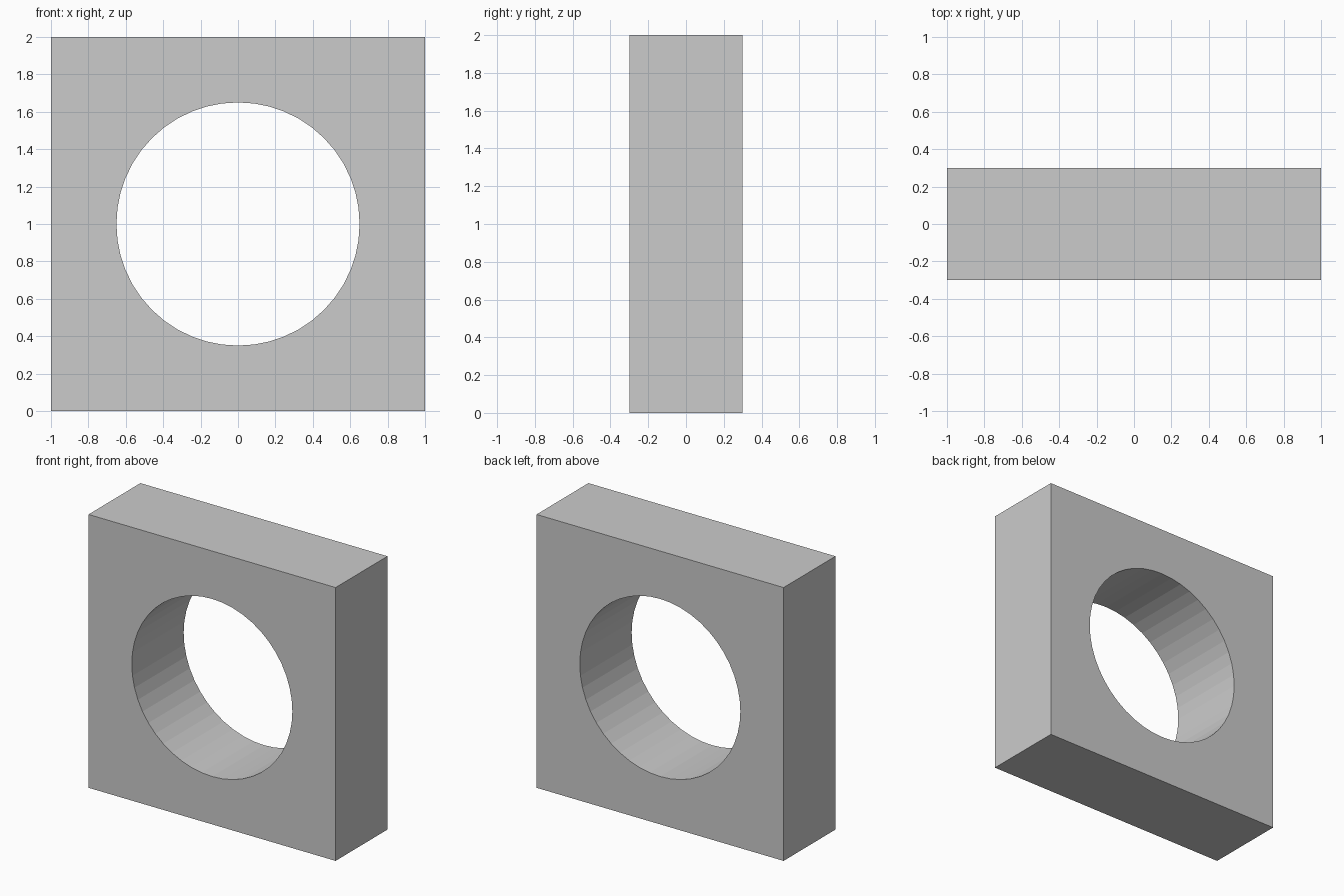
import bpy, bmesh, math

if "Cube" in bpy.data.objects:
    bpy.data.objects.remove(bpy.data.objects["Cube"])

SIDES = 48            # multiple of 8, so the square's corners fall on a spoke
HALF, DEPTH, RADIUS, CENTRE_Z = 1.0, 0.3, 0.65, 1.0


def ring(bm, y, square):
    """Loop of vertices around the hole axis: a circle, or its projection on the square."""
    verts = []
    for i in range(SIDES):
        a = 2 * math.pi * i / SIDES
        c, s = math.cos(a), math.sin(a)
        r = HALF / max(abs(c), abs(s)) if square else RADIUS
        verts.append(bm.verts.new((r * c, y, CENTRE_Z + r * s)))
    return verts


# Square block with a round through-hole, as a closed band of four loops
bm = bmesh.new()
loops = [ring(bm, -DEPTH, True), ring(bm, -DEPTH, False),
         ring(bm, DEPTH, False), ring(bm, DEPTH, True)]
for k in range(4):
    a, b = loops[k], loops[(k + 1) % 4]
    for i in range(SIDES):
        j = (i + 1) % SIDES
        bm.faces.new((a[i], a[j], b[j], b[i]))
bmesh.ops.recalc_face_normals(bm, faces=bm.faces)

mesh = bpy.data.meshes.new("block_with_round_hole")
bm.to_mesh(mesh)
bm.free()
block = bpy.data.objects.new("block_with_round_hole", mesh)
bpy.context.collection.objects.link(block)
